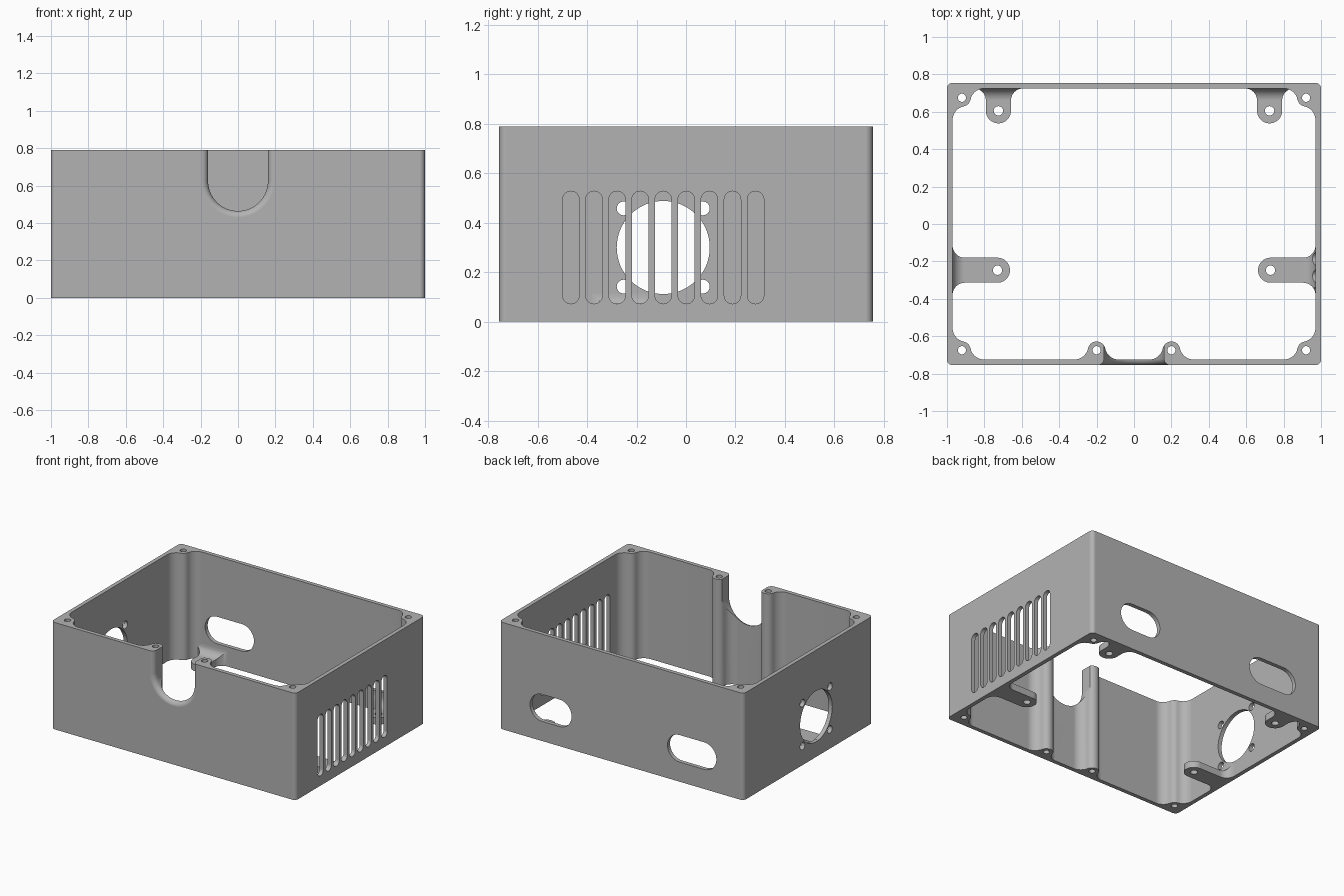
import bpy, bmesh
from math import sin, cos, pi, radians, asin, sqrt
from mathutils import Matrix

cube = bpy.data.objects.get("Cube")
if cube:
    bpy.data.objects.remove(cube, do_unlink=True)

HX, HY, H, WALL = 1.0, 0.755, 0.79, 0.03
IX, IY = HX - WALL, HY - WALL

grey = bpy.data.materials.new("enclosure grey")
grey.use_nodes = True
grey.diffuse_color = (0.45, 0.45, 0.45, 1)
grey.node_tree.nodes["Principled BSDF"].inputs["Base Color"].default_value = (0.45, 0.45, 0.45, 1)


# ---- helpers ----
def arc(cx, cy, r, a0, a1, n=10):
    angles = [radians(a0 + (a1 - a0) * i / n) for i in range(n + 1)]
    return [(cx + r * cos(a), cy + r * sin(a)) for a in angles]


def stadium(cx, cy, w, h):
    """Rounded slot outline, long in either direction."""
    r = min(w, h) / 2
    dx, dy = w / 2 - r, h / 2 - r
    if dx > dy:
        return arc(cx + dx, cy, r, -90, 90, 16) + arc(cx - dx, cy, r, 90, 270, 16)
    return arc(cx, cy + dy, r, 0, 180, 16) + arc(cx, cy - dy, r, 180, 360, 16)


def circle(cx, cy, r, n=32):
    return arc(cx, cy, r, 0, 360, n)[:-1]


def loft(name, rings):
    """Closed solid through matching rings of 3D points."""
    bm = bmesh.new()
    rows = [[bm.verts.new(p) for p in ring] for ring in rings]
    n = len(rows[0])
    for a, b in zip(rows, rows[1:]):
        for i in range(n):
            bm.faces.new((a[i], a[(i + 1) % n], b[(i + 1) % n], b[i]))
    bm.faces.new(rows[0][::-1])
    bm.faces.new(rows[-1])
    bmesh.ops.recalc_face_normals(bm, faces=bm.faces)
    mesh = bpy.data.meshes.new(name)
    bm.to_mesh(mesh)
    bm.free()
    mesh.materials.append(grey)
    obj = bpy.data.objects.new(name, mesh)
    bpy.context.collection.objects.link(obj)
    return obj


def prism(name, pts, axis, lo, hi):
    place = {"x": lambda u, v, w: (w, u, v),
             "y": lambda u, v, w: (u, w, v),
             "z": lambda u, v, w: (u, v, w)}[axis]
    return loft(name, [[place(u, v, w) for u, v in pts] for w in (lo, hi)])


def activate(obj):
    bpy.ops.object.select_all(action="DESELECT")
    obj.select_set(True)
    bpy.context.view_layer.objects.active = obj


def boolean(obj, cutter, op="DIFFERENCE"):
    mod = obj.modifiers.new("cut", "BOOLEAN")
    mod.operation, mod.solver, mod.object = op, "EXACT", cutter
    cutter.hide_render = True
    activate(obj)
    bpy.ops.object.modifier_apply(modifier=mod.name)
    bpy.data.objects.remove(cutter, do_unlink=True)


def finish(obj):
    activate(obj)
    bpy.ops.object.shade_smooth_by_angle(angle=radians(30))
    mod = obj.modifiers.new("clean shading", "WEIGHTED_NORMAL")
    mod.keep_sharp = True


# ---- shell with screw bosses blended into the walls ----
R = 0.03
outer = []
for i, (sx, sy) in enumerate([(1, 1), (-1, 1), (-1, -1), (1, -1)]):
    outer += arc(sx * (HX - R), sy * (HY - R), R, 90 * i, 90 * i + 90, 8)
shell = prism("enclosure_walls", outer, "z", 0, H)

BOSS, BLEND, OFF = 0.047, 0.075, 0.05
dx = sqrt((BOSS + BLEND) ** 2 - (BLEND - OFF) ** 2)
b = asin((BLEND - OFF) / (BOSS + BLEND)) * 180 / pi
by, fy = -IY + OFF, -IY + BLEND
notch_x, corner_x = 0.2, IX - OFF

front = (arc(notch_x - dx, fy, BLEND, -90, -b)
         + arc(notch_x, by, BOSS, 180 - b, b, 16)[1:]
         + arc(notch_x + dx, fy, BLEND, 180 + b, 270)[1:])
corner = (arc(corner_x - dx, fy, BLEND, -90, -b)
          + arc(corner_x, by, BOSS, 180 - b, 90 + b, 8)[1:]
          + arc(IX - BLEND, by + dx, BLEND, 270 + b, 360)[1:])
half = front + corner + [(x, -y) for x, y in reversed(corner)]
cavity = half + [(-x, y) for x, y in reversed(half)]
boolean(shell, prism("cavity_cutter", cavity, "z", -0.1, H + 0.1))

# Screw holes running through the bosses
for sx in (1, -1):
    for x, y in ((notch_x, by), (corner_x, by), (corner_x, -by)):
        boolean(shell, prism("screw_cutter", circle(sx * x, y, 0.022, 24), "z", -0.1, H + 0.1))

# Front cable notch with a rounded outer lip
LIP, NR, NZ = 0.035, 0.16, 0.625


def notch_ring(y, grow):
    r = NR + grow
    pts = [(r, H + 0.1), (-r, H + 0.1)] + arc(0, NZ, r, 180, 360, 32)
    return [(u, y, v) for u, v in pts]


rings = [notch_ring(-HY - 0.05, LIP)]
for i in range(9):
    a = i / 8 * pi / 2
    rings.append(notch_ring(-HY + LIP * (1 - cos(a)), LIP * (1 - sin(a))))
rings.append(notch_ring(-0.6, 0))
boolean(shell, loft("notch_cutter", rings))

# Back wall openings
for x, w in ((0.577, 0.34), (-0.577, 0.4)):
    boolean(shell, prism("back_cutter", stadium(x, 0.245, w, 0.2), "y", IY - 0.05, HY + 0.1))

# Fan opening with four screw holes
FY, FZ = -0.092, 0.3
boolean(shell, prism("fan_cutter", circle(FY, FZ, 0.188, 64), "x", -1.1, -0.9))
for sy in (1, -1):
    for sz in (1, -1):
        hole = circle(FY + sy * 0.16, FZ + sz * 0.158, 0.028, 24)
        boolean(shell, prism("fan_screw_cutter", hole, "x", -1.1, -0.9))


# Vent slots
def cut_vents(obj):
    for i in range(9):
        slot = stadium(FY + (i - 4) * 0.0933, FZ, 0.067, 0.455)
        boolean(obj, prism("vent_cutter", slot, "x", 0.955, 1.1))


cut_vents(shell)
finish(shell)

# ---- mounting tabs: flared in plan, with a curved ramp up to the wall ----
TW, FL, TT, SINK = 0.067, 0.065, 0.05, 0.015


def tab(name, reach, angle, x, y):
    side = [(-TW - FL, -SINK)] + arc(-TW - FL, FL, FL, -90, 0)
    plan = side + arc(0, reach, TW, 180, 0, 20) + [(-u, v) for u, v in reversed(side)]
    end = reach + TW + 0.02
    ramp = [(-SINK, -0.1), (end, -0.1), (end, TT)]
    ramp += arc(FL, TT + FL, FL, -90, -180) + [(-SINK - 0.01, TT + FL), (-SINK - 0.01, -0.1)]
    obj = prism(name, plan, "z", 0, 0.2)
    boolean(obj, prism("ramp_cutter", ramp, "x", -0.3, 0.3), "INTERSECT")
    boolean(obj, prism("tab_hole_cutter", circle(0, reach, 0.025, 24), "z", -0.1, 0.3))
    obj.data.transform(Matrix.Translation((x, y, 0)) @ Matrix.Rotation(radians(angle), 4, "Z"))
    return obj


tabs = [tab("back_left_tab", 0.12, 180, 0.725, IY),
        tab("back_right_tab", 0.12, 180, -0.725, IY),
        tab("left_side_tab", 0.24, 90, IX, -0.247),
        tab("right_side_tab", 0.24, -90, -IX, -0.247)]
cut_vents(tabs[2])
for t in tabs:
    finish(t)
